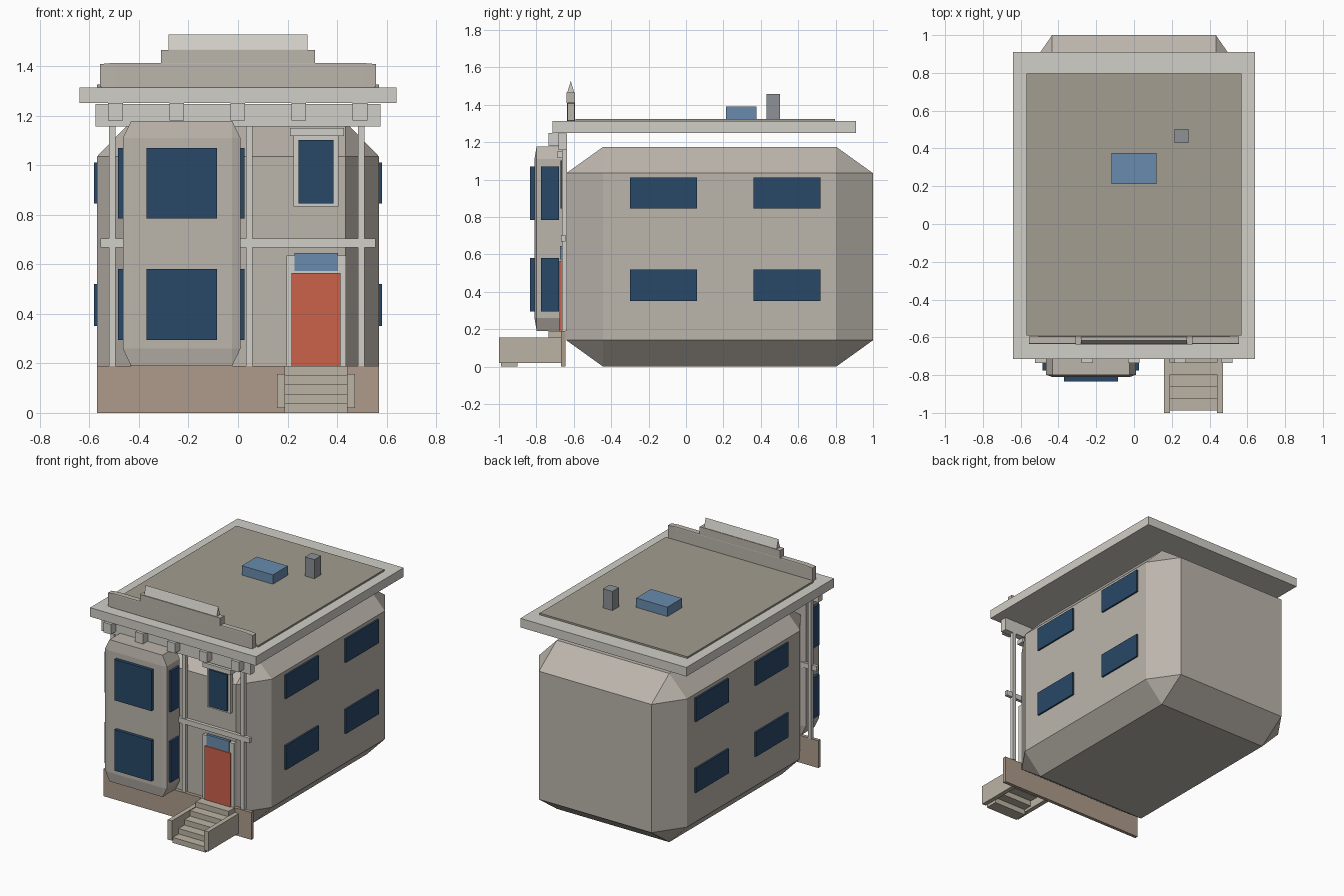
import bpy, bmesh

if "Cube" in bpy.data.objects:
    bpy.data.objects.remove(bpy.data.objects["Cube"])


def material(name, r, g, b):
    m = bpy.data.materials.new(name)
    m.diffuse_color = (r, g, b, 1)
    m.use_nodes = True
    m.node_tree.nodes["Principled BSDF"].inputs["Base Color"].default_value = m.diffuse_color
    return m


WALL = material("wall_stone", 0.50, 0.46, 0.41)
TRIM = material("trim_stone", 0.64, 0.62, 0.57)
BASE = material("base_brown", 0.42, 0.33, 0.26)
STEP = material("step_stone", 0.50, 0.45, 0.37)
ROOF = material("roof_felt", 0.36, 0.34, 0.28)
GLASS = material("dark_glass", 0.022, 0.065, 0.14)
LIGHT = material("light_glass", 0.14, 0.26, 0.42)
DOOR = material("door_red", 0.60, 0.12, 0.07)
METAL = material("vent_metal", 0.27, 0.29, 0.31)


def finish(name, bm, mat):
    me = bpy.data.meshes.new(name)
    bmesh.ops.recalc_face_normals(bm, faces=bm.faces)
    bm.to_mesh(me)
    bm.free()
    me.materials.append(mat)
    ob = bpy.data.objects.new(name, me)
    bpy.context.collection.objects.link(ob)
    return ob


def box(name, x, y, z, mat, chamfer=0):
    """Box from (min, max) ranges; the chamfer is a fraction of each side."""
    bm = bmesh.new()
    bmesh.ops.create_cube(bm, size=1)
    if chamfer:
        bmesh.ops.bevel(bm, geom=bm.edges[:], offset=chamfer, segments=1,
                        affect='EDGES', profile=0.5)
    bmesh.ops.scale(bm, vec=(x[1] - x[0], y[1] - y[0], z[1] - z[0]), verts=bm.verts)
    bmesh.ops.translate(bm, vec=(sum(x) / 2, sum(y) / 2, sum(z) / 2), verts=bm.verts)
    return finish(name, bm, mat)


def prism_x(name, profile, x0, x1, mat):
    """Extrude a (y, z) profile along x."""
    bm = bmesh.new()
    face = bm.faces.new([bm.verts.new((x0, y, z)) for y, z in profile])
    new = bmesh.ops.extrude_face_region(bm, geom=[face])["geom"]
    bmesh.ops.translate(bm, vec=(x1 - x0, 0, 0),
                        verts=[v for v in new if isinstance(v, bmesh.types.BMVert)])
    return finish(name, bm, mat)


# Main volumes
box("house_body", (-0.57, 0.57), (-0.64, 1.0), (0, 1.175), WALL, 0.12)
box("base_course", (-0.57, 0.57), (-0.667, -0.643), (0, 0.19), BASE)
box("bay", (-0.465, 0.01), (-0.81, -0.645), (0.19, 1.178), WALL, 0.07)

# Bay windows: front and both sides, two floors
for floor, z in (("lower", (0.295, 0.58)), ("upper", (0.785, 1.07))):
    box(f"bay_window_front_{floor}", (-0.37, -0.085), (-0.833, -0.807), z, GLASS)
    for side, x in (("left", (-0.485, -0.46)), ("right", (0.005, 0.026))):
        box(f"bay_window_{side}_{floor}", x, (-0.775, -0.68), z, GLASS)

# Side wall windows
for floor, z in (("lower", (0.35, 0.52)), ("upper", (0.845, 1.01))):
    for place, y in (("front", (-0.30, 0.06)), ("back", (0.36, 0.72))):
        for side, s in (("left", -1), ("right", 1)):
            x = tuple(sorted((s * 0.556, s * 0.582)))
            box(f"side_window_{side}_{place}_{floor}", x, y, z, GLASS)

# Front trim: pilasters and belt course
for i, x in enumerate((-0.507, 0.045, 0.497)):
    box(f"pilaster_{i}", (x - 0.013, x + 0.013), (-0.662, -0.636), (0.19, 1.16), TRIM)
box("belt_course", (-0.555, 0.555), (-0.667, -0.644), (0.668, 0.704), TRIM)

# Entrance
box("door_frame", (0.195, 0.435), (-0.668, -0.635), (0.19, 0.635), TRIM)
box("door", (0.216, 0.414), (-0.676, -0.655), (0.19, 0.565), DOOR)
box("transom", (0.228, 0.404), (-0.674, -0.655), (0.572, 0.645), LIGHT)

# Upper front window
box("window_frame", (0.225, 0.405), (-0.662, -0.635), (0.833, 1.12), TRIM)
box("window_glass", (0.245, 0.385), (-0.672, -0.65), (0.846, 1.102), GLASS)
box("window_hood", (0.21, 0.427), (-0.69, -0.64), (1.118, 1.15), TRIM)

# Stoop: overlapping treads between cheek walls
for i in range(5):
    y = -0.988 + i * 0.0635
    box(f"tread_{i}", (0.188, 0.442), (y, y + 0.088), (i * 0.038, (i + 1) * 0.038), STEP)
for side, x in (("left", (0.158, 0.19)), ("right", (0.44, 0.472))):
    box(f"stoop_wall_{side}", x, (-1.0, -0.665), (0.02, 0.157), STEP)

# Cornice: frieze, brackets and roof slab
box("frieze", (-0.575, 0.575), (-0.682, -0.637), (1.157, 1.247), TRIM)
for i in range(5):
    x = -0.494 + i * 0.2465
    box(f"bracket_{i}", (x - 0.03, x + 0.03), (-0.735, -0.68), (1.18, 1.25), TRIM)
box("roof_slab", (-0.64, 0.64), (-0.715, 0.91), (1.25, 1.313), TRIM)
box("roof_surface", (-0.57, 0.57), (-0.59, 0.797), (1.305, 1.325), ROOF)

# Parapet with stepped crest
box("parapet", (-0.557, 0.557), (-0.636, -0.594), (1.31, 1.413), WALL, 0.05)
box("crest_block", (-0.31, 0.31), (-0.639, -0.594), (1.41, 1.465), WALL)
prism_x("crest_cap", [(-0.634, 1.455), (-0.598, 1.455), (-0.598, 1.467),
                      (-0.616, 1.528), (-0.634, 1.467)], -0.28, 0.28, TRIM)

# Roof fittings
box("skylight", (-0.12, 0.12), (0.213, 0.377), (1.32, 1.39), LIGHT)
box("vent", (0.215, 0.288), (0.43, 0.503), (1.32, 1.458), METAL)
